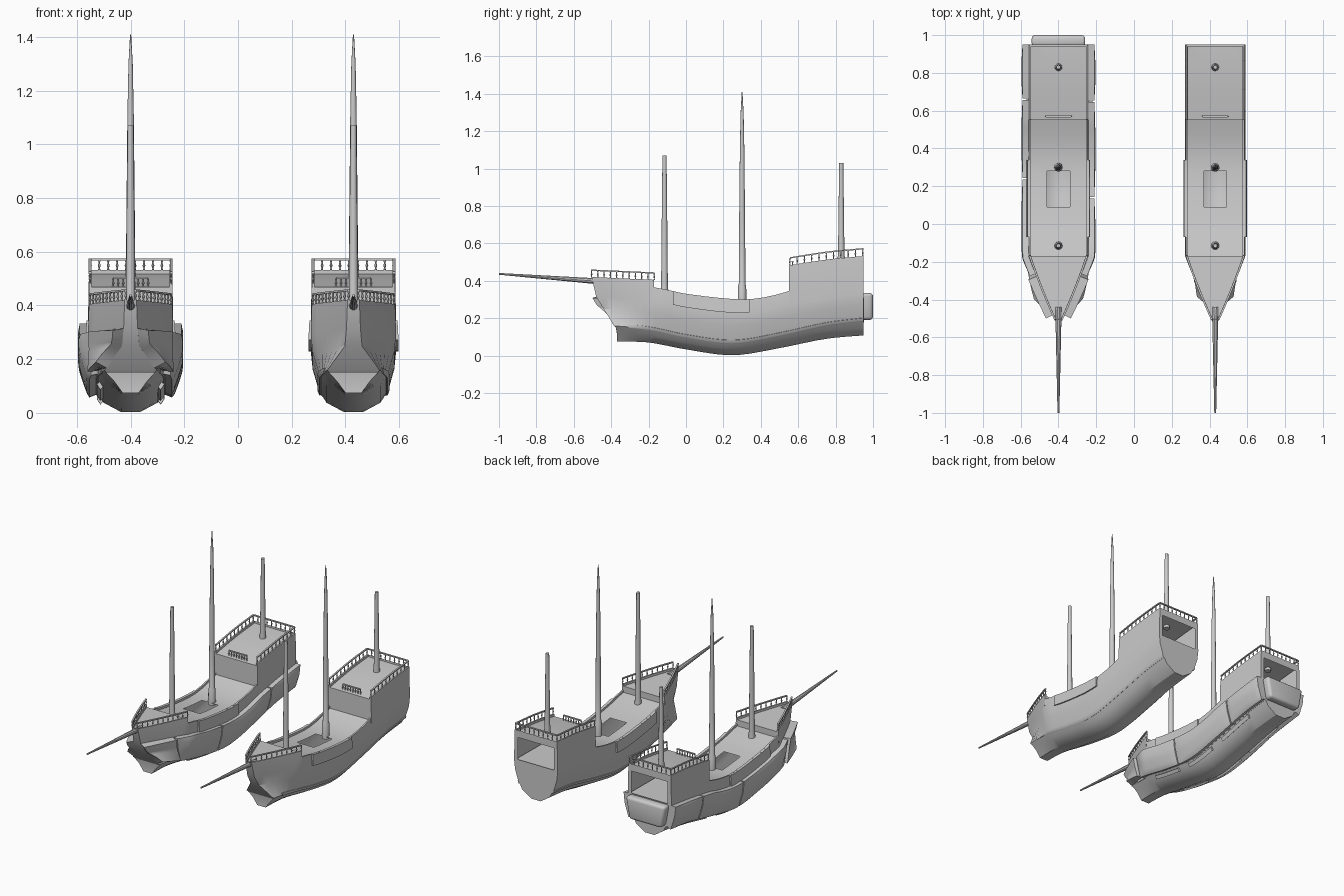
import bpy, bmesh, math
from mathutils import Vector

if "Cube" in bpy.data.objects:
    bpy.data.objects.remove(bpy.data.objects["Cube"])

def curve(pts):
    """Smooth interpolation through (position, value) points."""
    def slope(i):
        a, b = pts[max(i - 1, 0)], pts[min(i + 1, len(pts) - 1)]
        return (b[1] - a[1]) / (b[0] - a[0])
    def f(x):
        x = min(max(x, pts[0][0]), pts[-1][0])
        i = next(k for k in range(len(pts) - 1) if x <= pts[k + 1][0])
        (x0, v0), (x1, v1) = pts[i], pts[i + 1]
        h = x1 - x0
        t = (x - x0) / h
        return ((2*t**3 - 3*t*t + 1) * v0 + (t**3 - 2*t*t + t) * h * slope(i)
                + (3*t*t - 2*t**3) * v1 + (t**3 - t*t) * h * slope(i + 1))
    return f

# Hull lines seen from the side
keel = curve([(-.38, .075), (-.2, .07), (0, .033), (.25, .002), (.5, .04), (.75, .09), (.95, .108)])
wale = curve([(-.39, .15), (-.2, .132), (0, .09), (.25, .06), (.5, .1), (.75, .155), (.95, .18)])
sheer = curve([(-.5, .385), (-.17, .365), (0, .33), (.3, .30), (.45, .317), (.55, .345), (.95, .40)])
fore_top = curve([(-.5, .42), (-.17, .405)])
aft_top = curve([(.55, .482), (.75, .513), (.95, .532)])

# Half widths amidships, at the stem, and how far each level reaches forward
MID = [.035, .1, .115, .126, .152, .159, .155]
BOW = [.03, .062, .09, .097, .032, .026, .022]
REACH = [.2, .2, .205, .215, .27, .31, .335]

def levels(s, top=None):
    u = max(0, (-.17 - s) / .33)
    g = u * (.85 + .15 * u)
    out = []
    for i in range(7):
        y = -.17 - u * REACH[i] if u else s
        zb, zw, zs = keel(y), wale(y), sheer(s)
        z = [zb, zb + .6 * (zw - zb), zw, zw + .01, zw + .42 * (zs - zw),
             zw + .7 * (zs - zw), zs if top is None else top][i]
        out.append(Vector((MID[i] + (BOW[i] - MID[i]) * g, y, z)))
    return out

def surf(s, v):
    L = levels(s)
    i = min(int(v), 5)
    return L[i].lerp(L[i + 1], v - i)

def make(name, bm, x, angle=30):
    bmesh.ops.remove_doubles(bm, verts=bm.verts, dist=1e-5)
    bmesh.ops.recalc_face_normals(bm, faces=bm.faces)
    me = bpy.data.meshes.new(name)
    bm.to_mesh(me)
    bm.free()
    ob = bpy.data.objects.new(name, me)
    bpy.context.collection.objects.link(ob)
    ob.location.x = x
    bpy.ops.object.select_all(action='DESELECT')
    ob.select_set(True)
    bpy.context.view_layer.objects.active = ob
    bpy.ops.object.shade_smooth_by_angle(angle=math.radians(angle))
    return ob

def hull(x):
    st = [(s, fore_top(s)) for s in [-.5 + .33 * k / 6 for k in range(7)]]
    st += [(s, sheer(s)) for s in [-.17, -.1, -.04, .03, .09, .15, .21, .28, .34, .41, .48, .55]]
    st += [(s, aft_top(s)) for s in [.55, .62, .7, .78, .86, .95]]
    bm = bmesh.new()
    rings = []
    for s, top in st:
        L = levels(s, top)
        w = max(L[6].x - .01, .006)
        L += [Vector((w, L[6].y, top)), Vector((w, L[6].y, top - .014)),
              Vector((min(.06, w * .6), L[6].y, top - .014))]
        L += [Vector((-p.x, p.y, p.z)) for p in reversed(L)]
        rings.append([bm.verts.new(p) for p in L])
    for k in range(len(rings) - 1):
        a, b = rings[k], rings[k + 1]
        hatch = st[k][0] >= .089 and st[k + 1][0] <= .281
        for i in range(20):
            if not (i == 9 and hatch):
                j = (i + 1) % 20
                bm.faces.new((a[i], a[j], b[j], b[i]))
    # stem face and transom, the transom with a large window opening
    f, e = rings[0], rings[-1]
    for i in range(9):
        bm.faces.new((f[i], f[i + 1], f[18 - i], f[19 - i]))
        if i != 5:
            bm.faces.new((e[i], e[i + 1], e[18 - i], e[19 - i]))
    q = [bm.verts.new((a, .95, b)) for a, b in ((.132, .34), (.132, .485), (-.132, .485), (-.132, .34))]
    o = [e[5], e[6], e[13], e[14]]
    for i in range(4):
        j = (i + 1) % 4
        bm.faces.new((o[i], o[j], q[j], q[i]))
    make("hull", bm, x)
    # cabin floor behind the opening
    bm = bmesh.new()
    bm.faces.new([bm.verts.new(p) for p in ((.15, .95, .335), (-.15, .95, .335), (-.15, .55, .33), (.15, .55, .33))])
    make("cabin_floor", bm, x)

def patch(name, x, side, s0, s1, v0, v1, off, puff=0, ns=12, nv=8):
    """Raised panel lying on the hull skin."""
    bm = bmesh.new()
    grids = [], []
    for a in range(ns + 1):
        rows = [], []
        for b in range(nv + 1):
            s, v = s0 + (s1 - s0) * a / ns, v0 + (v1 - v0) * b / nv
            p = surf(s, v)
            d = .04
            n = (surf(min(s + d, .95), v) - surf(max(s - d, -.5), v)).cross(
                surf(s, min(v + .5, 6)) - surf(s, max(v - .5, 0))).normalized()
            h = off + puff * (math.sin(math.pi * a / ns) * math.sin(math.pi * b / nv)) ** .5
            for row, t in zip(rows, (-.003, h)):
                c = p + n * t
                row.append(bm.verts.new((c.x * side, c.y, c.z)))
        grids[0].append(rows[0])
        grids[1].append(rows[1])
    for g in grids:
        for a in range(ns):
            for b in range(nv):
                bm.faces.new((g[a][b], g[a + 1][b], g[a + 1][b + 1], g[a][b + 1]))
    def rim(g):
        return ([g[a][0] for a in range(ns)] + [g[ns][b] for b in range(nv)]
                + [g[a][nv] for a in range(ns, 0, -1)] + [g[0][b] for b in range(nv, 0, -1)])
    r0, r1 = rim(grids[0]), rim(grids[1])
    for i in range(len(r0)):
        j = (i + 1) % len(r0)
        bm.faces.new((r0[i], r0[j], r1[j], r1[i]))
    make(name, bm, x, 40)

def lathe(bm, base, axis, profile, n):
    """Spin (radius, height) points about an axis starting at base."""
    rot = Vector((0, 0, 1)).rotation_difference(Vector(axis))
    rings = [[bm.verts.new(Vector(base) + rot @ Vector((r * math.cos(2 * math.pi * k / n),
              r * math.sin(2 * math.pi * k / n), h))) for k in range(n)] for r, h in profile]
    for a, b in zip(rings, rings[1:]):
        for k in range(n):
            bm.faces.new((a[k], a[(k + 1) % n], b[(k + 1) % n], b[k]))
    bm.faces.new(rings[0])
    bm.faces.new(rings[-1])

def railing(name, x, pts, h=.04):
    bm = bmesh.new()
    spindle = [(.004, 0), (.004, .12), (.002, .2), (.0055, .45), (.0025, .75), (.004, .9), (.004, 1)]
    for p in pts:
        lathe(bm, p, (0, 0, 1), [(r, t * h) for r, t in spindle], 6)
    up = Vector((0, 0, .007))
    for p, q in zip(pts, pts[1:]):
        side = (q - p).cross(up).normalized() * .005
        c = [[bm.verts.new(e + Vector((0, 0, h)) + o) for o in (side, -side, up - side, up + side)]
             for e in (p, q)]
        for i in range(4):
            j = (i + 1) % 4
            bm.faces.new((c[0][i], c[0][j], c[1][j], c[1][i]))
        bm.faces.new(c[0])
        bm.faces.new(c[1])
    make(name, bm, x)

def ship(x):
    hull(x)
    # masts and bowsprit
    for name, y, prof in (("fore_mast", -.115, [(.022, .33), (.018, .38), (.015, .7), (.011, 1.07)]),
                          ("main_mast", .3, [(.023, .27), (.022, .37), (.018, .38), (.016, .7), (.012, 1.1), (.008, 1.3), (.002, 1.41)]),
                          ("mizzen_mast", .83, [(.021, .49), (.017, .56), (.014, .8), (.011, 1.03)])):
        bm = bmesh.new()
        lathe(bm, (0, y, 0), (0, 0, 1), prof, 12)
        make(name, bm, x)
    bm = bmesh.new()
    lathe(bm, (0, -.44, .395), (0, -.56, .042), [(.018, 0), (.015, .1), (.005, .561)], 10)
    make("bowsprit", bm, x)
    # railings
    for side in (-1, 1):
        def edge(s, top):
            p = levels(s, top)[6]
            return Vector((side * max(p.x - .004, .01), p.y, p.z))
        railing("forecastle_rail", x, [edge(s, fore_top(s)) for s in [-.5 + .033 * k for k in range(11)]], .033)
        railing("sterncastle_rail", x, [edge(s, aft_top(s)) for s in [.555 + .039 * k for k in range(11)]], .036)
        patch("side_board", x, side, -.07, .34, 5, 6, .009)
        patch("hull_wale", x, side, -.38, .95, 2.6, 3.15, .004, 0, 30, 2)
    railing("stern_rail", x, [Vector((-.15 + .0333 * k, .945, .532)) for k in range(10)], .036)
    railing("ladder_rail", x, [Vector((-.065 + .0186 * k, .57, .47)) for k in range(8)], .03)

def padding(x):
    # padded side, bow and bottom panels
    for side, a, b in ((-1, .24, .66), (1, .14, .65)):
        for s0, s1 in ((-.27, a - .004), (a + .004, b - .004), (b + .004, .95)):
            patch("side_pad", x, side, s0, s1, 2.9, 5, .031, .012, 16, 10)
        patch("bow_pad", x, side, -.5, -.285, 3.1, 5, .045, 0, 8, 10)
        for s0, s1 in ((-.12, .1), (.2, .42), (.52, .78)):
            patch("bottom_pad", x, side, s0, s1, 1.2, 2, .014)
    # stern pad
    bm = bmesh.new()
    bmesh.ops.create_cube(bm, size=1)
    for v in bm.verts:
        w = .145 if v.co.z > 0 else .118
        v.co = Vector((2 * w * v.co.x, .97 + .06 * v.co.y, .2625 + .145 * v.co.z))
    bmesh.ops.bevel(bm, geom=bm.edges[:], offset=.018, segments=3, profile=.5, affect='EDGES')
    make("stern_pad", bm, x, 40)

ship(-.4)
padding(-.4)
ship(.43)
